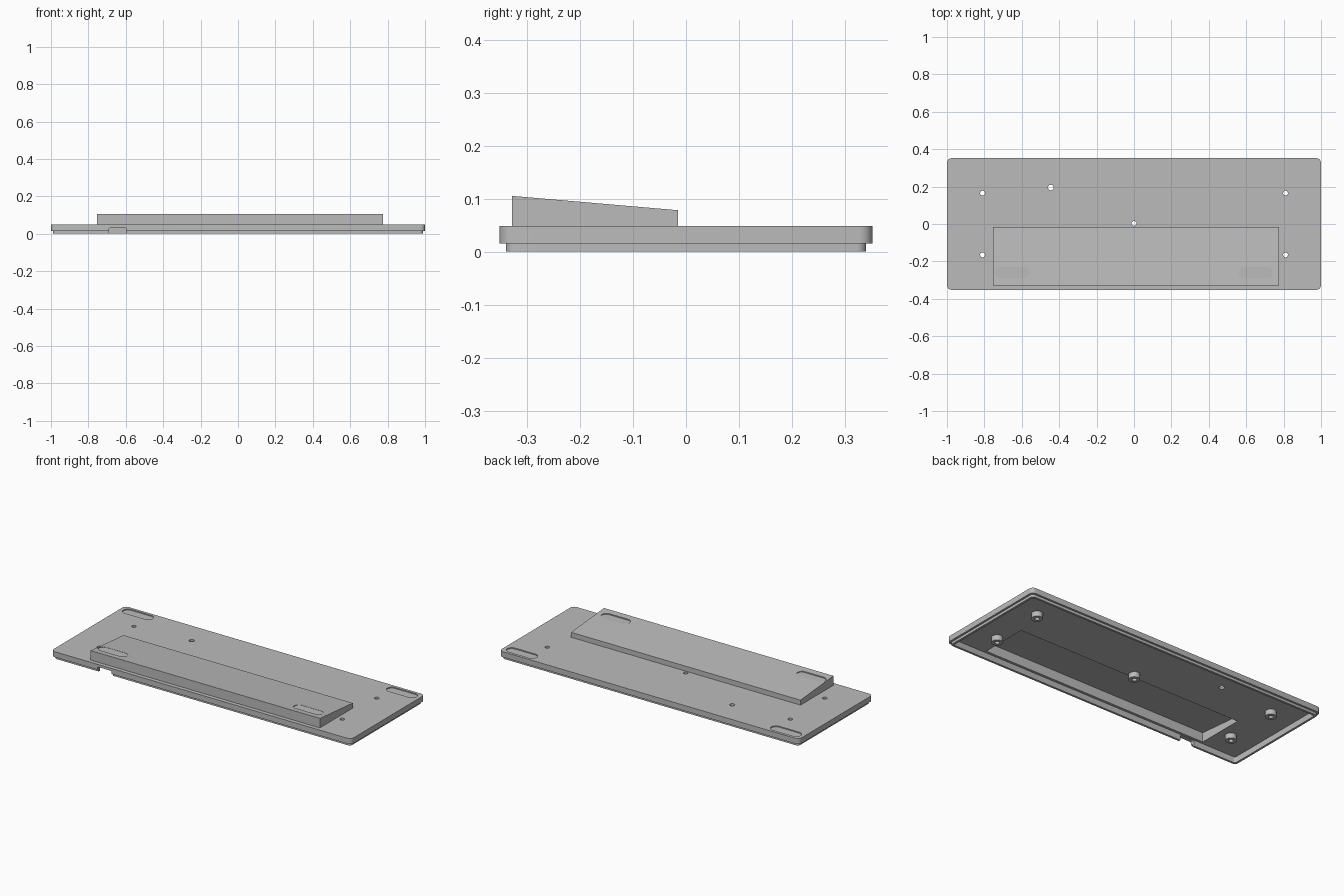
import bpy, bmesh, math
from mathutils import Vector

cube = bpy.data.objects.get("Cube")
if cube:
    bpy.data.objects.remove(cube, do_unlink=True)

# Single material
grey = bpy.data.materials.new("matte grey")
grey.use_nodes = True
colour = (0.5, 0.5, 0.5, 1)
grey.diffuse_color = colour
grey.node_tree.nodes["Principled BSDF"].inputs["Base Color"].default_value = colour


def rounded(cx, cy, w, d, r, steps=6):
    """Outline of a rounded rectangle (slot or circle when r is half the size)."""
    pts = []
    for i, (sx, sy) in enumerate([(1, 1), (-1, 1), (-1, -1), (1, -1)]):
        for k in range(steps + 1):
            a = math.pi / 2 * (i + k / steps)
            pts.append((cx + sx * (w / 2 - r) + r * math.cos(a),
                        cy + sy * (d / 2 - r) + r * math.sin(a)))
    return pts


def prism(name, points, vector):
    bm = bmesh.new()
    face = bm.faces.new([bm.verts.new(p) for p in points])
    bmesh.ops.remove_doubles(bm, verts=bm.verts, dist=1e-5)
    geom = bmesh.ops.extrude_face_region(bm, geom=bm.faces[:], use_keep_orig=True)["geom"]
    bmesh.ops.translate(bm, vec=Vector(vector),
                        verts=[g for g in geom if isinstance(g, bmesh.types.BMVert)])
    bmesh.ops.recalc_face_normals(bm, faces=bm.faces)
    mesh = bpy.data.meshes.new(name)
    bm.to_mesh(mesh)
    bm.free()
    mesh.materials.append(grey)
    ob = bpy.data.objects.new(name, mesh)
    bpy.context.collection.objects.link(ob)
    return ob


def pad(name, cx, cy, w, d, r, z0, z1):
    return prism(name, [(x, y, z0) for x, y in rounded(cx, cy, w, d, r)], (0, 0, z1 - z0))


def bar(name, profile, x0, x1):
    return prism(name, [(x0, y, z) for y, z in profile], (x1 - x0, 0, 0))


def combine(target, other, operation):
    mod = target.modifiers.new(operation, 'BOOLEAN')
    mod.operation = operation
    mod.solver = 'EXACT'
    mod.object = other
    bpy.context.view_layer.objects.active = target
    bpy.ops.object.modifier_apply(modifier=mod.name)
    bpy.data.objects.remove(other, do_unlink=True)


# Outer plate with a stepped lip below and a sloped riser on top
shell = pad("case_shell", 0, 0, 2, 0.704, 0.025, 0.015, 0.048)
lip = pad("lip", 0, 0, 1.976, 0.68, 0.018, 0, 0.03)
riser = bar("riser", [(-0.328, 0.04), (-0.328, 0.105), (-0.015, 0.078), (-0.015, 0.04)],
            -0.753, 0.776)
combine(shell, lip, 'UNION')
combine(shell, riser, 'UNION')

# Hollow underside and the pocket inside the riser
combine(shell, pad("cavity", 0, 0, 1.95, 0.654, 0.01, -0.1, 0.035), 'DIFFERENCE')
pocket = bar("pocket", [(-0.312, -0.05), (-0.312, 0.091), (-0.025, 0.066), (-0.025, -0.05)],
             -0.738, 0.761)
combine(shell, pocket, 'DIFFERENCE')

# Cable notch through the front wall
notch = prism("notch", [(x, -0.4, z) for x, z in rounded(-0.643, 0.006, 0.095, 0.054, 0.01)],
              (0, 0.1, 0))
combine(shell, notch, 'DIFFERENCE')

# Shallow slots for rubber feet, on the plate and on the riser
for side in (-1, 1):
    combine(shell, pad("foot_slot", side * 0.88, 0.305, 0.195, 0.06, 0.0299, 0.042, 0.2),
            'DIFFERENCE')
    combine(shell, pad("riser_slot", side * 0.652, -0.26, 0.185, 0.06, 0.0299, 0.0955, 0.2),
            'DIFFERENCE')

# Screw holes and a reset hole
screws = [(0, 0.003)] + [(sx * 0.81, sy * 0.165) for sx in (-1, 1) for sy in (-1, 1)]
for x, y in screws:
    combine(shell, pad("hole", x, y, 0.026, 0.026, 0.013, -0.1, 0.2), 'DIFFERENCE')
combine(shell, pad("hole", -0.445, 0.195, 0.03, 0.03, 0.015, -0.1, 0.2), 'DIFFERENCE')

# Hollow screw bosses on the underside
parts = [shell]
for x, y in screws:
    boss = pad("screw_boss", x, y, 0.062, 0.062, 0.031, 0.004, 0.037)
    combine(boss, pad("hole", x, y, 0.026, 0.026, 0.013, -0.1, 0.2), 'DIFFERENCE')
    parts.append(boss)

# Smooth the rounded corners, keep the edges sharp
bpy.ops.object.select_all(action='DESELECT')
for ob in parts:
    ob.select_set(True)
bpy.context.view_layer.objects.active = shell
bpy.ops.object.shade_smooth_by_angle(angle=math.radians(30))
